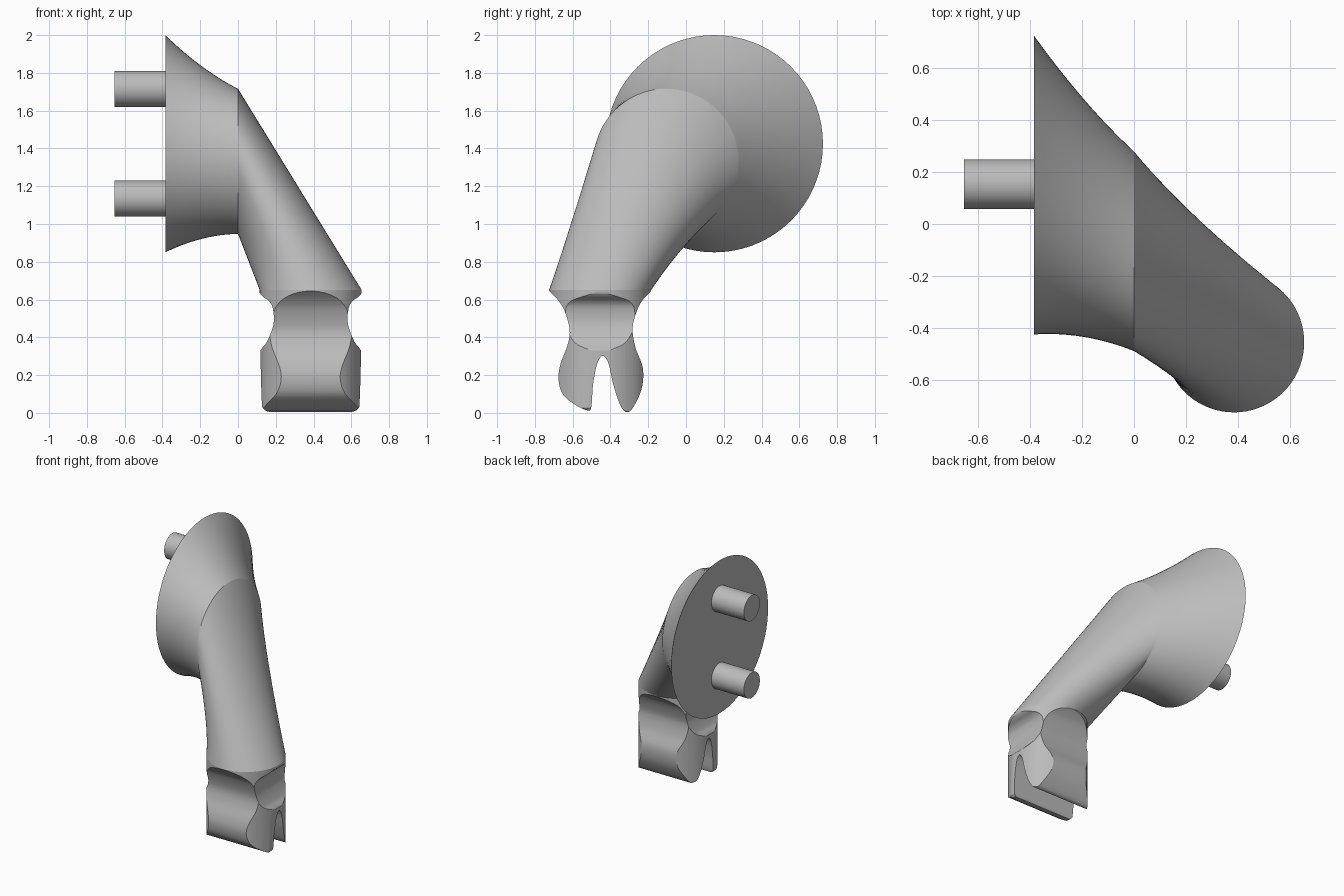
import bpy, bmesh
from math import sin, cos, pi, radians
from mathutils import Vector

cube = bpy.data.objects.get("Cube")
if cube:
    bpy.data.objects.remove(cube, do_unlink=True)

grey = bpy.data.materials.new("mid grey")
grey.use_nodes = True
tone = (0.5, 0.5, 0.5, 1)
grey.diffuse_color = tone
grey.node_tree.nodes["Principled BSDF"].inputs["Base Color"].default_value = tone

SEG = 72
DISC = Vector((-0.385, 0.15, 1.425))
ELBOW = Vector((0, -0.105, 1.332))
WRIST = Vector((0.385, -0.455, 0.65))


def finish(name, bm):
    bmesh.ops.recalc_face_normals(bm, faces=bm.faces)
    mesh = bpy.data.meshes.new(name)
    bm.to_mesh(mesh)
    bm.free()
    mesh.materials.append(grey)
    obj = bpy.data.objects.new(name, mesh)
    bpy.context.collection.objects.link(obj)
    return obj


def smooth(obj, angle=30):
    bpy.ops.object.select_all(action='DESELECT')
    obj.select_set(True)
    bpy.context.view_layer.objects.active = obj
    bpy.ops.object.shade_smooth_by_angle(angle=radians(angle))


def ring(center, radius, up):
    """Circle whose zero angle points along 'up', lying in the up / y plane."""
    side = Vector((0, 1, 0))
    return [center + radius * (cos(a) * up + sin(a) * side)
            for a in (2 * pi * i / SEG for i in range(SEG))]


def loft(name, rings, cap_start=False, cap_end=False):
    bm = bmesh.new()
    loops = [[bm.verts.new(p) for p in r] for r in rings]
    for a, b in zip(loops, loops[1:]):
        for i in range(len(a)):
            j = (i + 1) % len(a)
            bm.faces.new((a[i], a[j], b[j], b[i]))
    if cap_start:
        bm.faces.new(loops[0])
    if cap_end:
        bm.faces.new(loops[-1])
    return finish(name, bm)


def spline(points, steps=6):
    """Open smooth curve through 2D points."""
    p = [Vector(q) for q in points]
    p = [p[0]] + p + [p[-1]]
    out = []
    for a, b, c, d in zip(p, p[1:], p[2:], p[3:]):
        for k in range(steps):
            t = k / steps
            out.append(0.5 * (2 * b + (c - a) * t + (2 * a - 5 * b + 4 * c - d) * t * t
                              + (3 * b - a - 3 * c + d) * t ** 3))
    return out + [p[-1]]


UP, OUT = Vector((0, 0, 1)), Vector((1, 0, 0))

# Flared shoulder with a flat back disc
flare = []
for k in range(13):
    t = k / 12
    r = 0.575 * (1 - t) ** 2 + 0.87 * t * (1 - t) + 0.384 * t * t
    flare.append(ring(DISC.lerp(ELBOW, t), r, UP))
smooth(loft("shoulder", flare, cap_start=True))

# Arm blends from the upright elbow ring to the level wrist ring
start, end = ring(ELBOW, 0.384, UP), ring(WRIST, 0.27, OUT)
arm = [[a.lerp(b, k / 16) for a, b in zip(start, end)] for k in range(17)]
smooth(loft("arm", arm))

# Two pegs on the back disc
for name, z in (("upper_peg", 1.715), ("lower_peg", 1.135)):
    ends = [ring(Vector((x, 0.153, z)), 0.095, UP) for x in (-0.655, -0.38)]
    smooth(loft(name, ends, True, True))

# Hand: clip outline seen from the side, trimmed by a front outline and a cylinder
clip = [(-0.73, 0.65), (-0.68, 0.6), (-0.643, 0.54), (-0.616, 0.44), (-0.627, 0.36),
        (-0.664, 0.26), (-0.675, 0.18), (-0.653, 0.1), (-0.59, 0.045), (-0.525, 0.014),
        (-0.502, 0.03), (-0.492, 0.15), (-0.47, 0.26), (-0.44, 0.302), (-0.41, 0.26),
        (-0.385, 0.15), (-0.345, 0.035), (-0.305, 0.004), (-0.265, 0.055),
        (-0.232, 0.14), (-0.229, 0.24), (-0.267, 0.345), (-0.283, 0.44),
        (-0.267, 0.52), (-0.235, 0.59), (-0.18, 0.65)]
half = [(0.275, 0.75), (0.275, 0.655), (0.258, 0.62), (0.22, 0.59), (0.2, 0.55),
        (0.197, 0.47), (0.23, 0.38), (0.263, 0.335), (0.266, 0.3), (0.259, 0.06),
        (0.25, 0.022), (0.22, 0.006), (0.15, 0)]
right_side = spline(half)
front = right_side + [Vector((-p.x, p.y)) for p in reversed(right_side)]

hand = loft("hand", [[Vector((x, p.x, p.y)) for p in spline(clip)] for x in (0, 0.8)],
            True, True)
cutters = [
    loft("front_cutter", [[Vector((WRIST.x + p.x, y, p.y)) for p in front]
                          for y in (-1, 0.1)], True, True),
    loft("round_cutter", [ring(Vector((WRIST.x, WRIST.y, z)), 0.27, OUT)
                          for z in (-0.1, 0.8)], True, True)]
bpy.context.view_layer.objects.active = hand
for cutter in cutters:
    cutter.hide_render = True
    mod = hand.modifiers.new("trim", 'BOOLEAN')
    mod.operation, mod.solver, mod.object = 'INTERSECT', 'EXACT', cutter
    bpy.ops.object.modifier_apply(modifier=mod.name)
for cutter in cutters:
    bpy.data.objects.remove(cutter, do_unlink=True)
smooth(hand)
